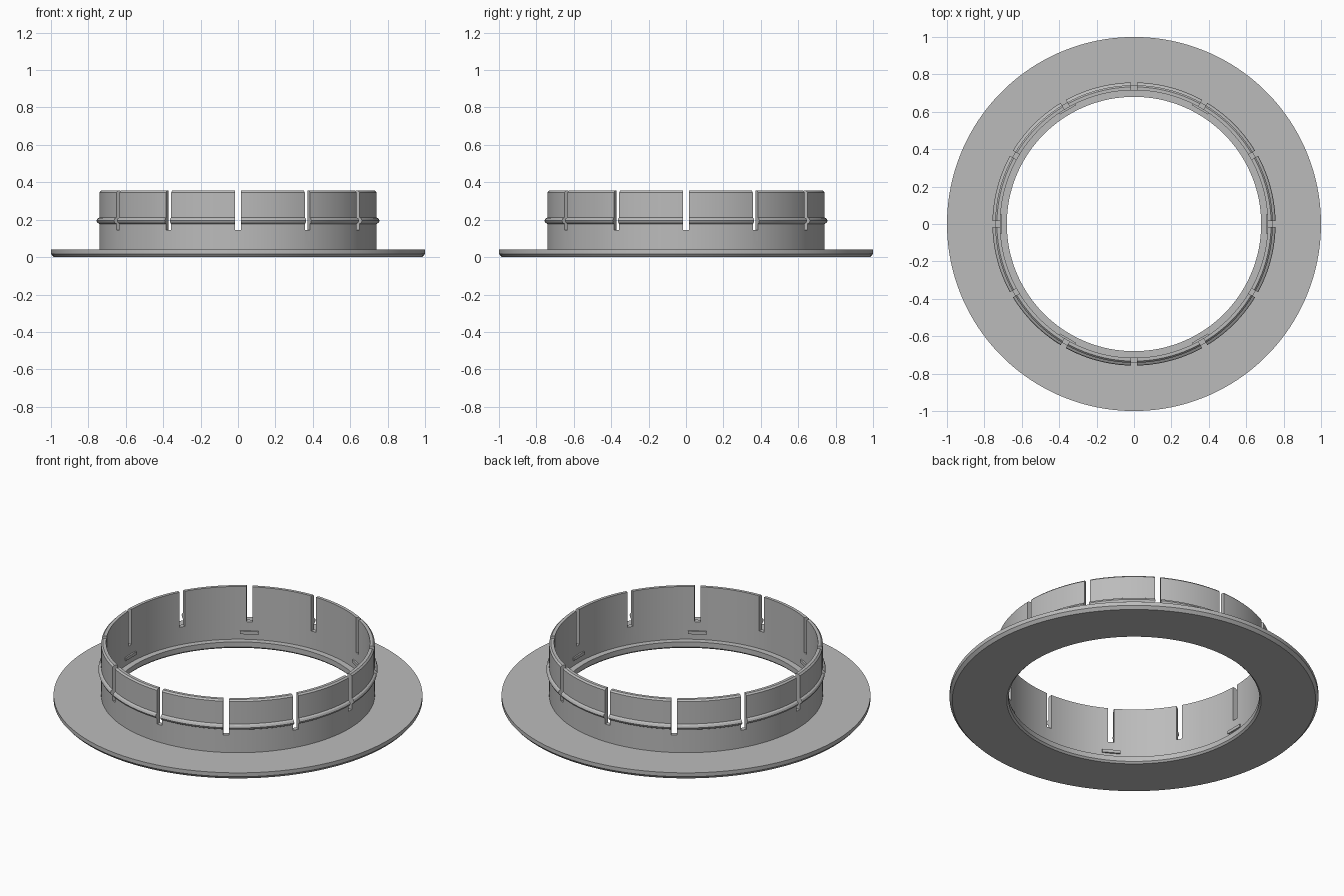
import bpy, bmesh, math
from mathutils import Matrix

cube = bpy.data.objects.get("Cube")
if cube:
    bpy.data.objects.remove(cube, do_unlink=True)

grey = bpy.data.materials.new("light grey")
grey.use_nodes = True
color = (0.5, 0.5, 0.5, 1)
grey.diffuse_color = color
grey.node_tree.nodes["Principled BSDF"].inputs["Base Color"].default_value = color


def add_object(name, bm):
    bmesh.ops.recalc_face_normals(bm, faces=bm.faces)
    mesh = bpy.data.meshes.new(name)
    bm.to_mesh(mesh)
    bm.free()
    mesh.materials.append(grey)
    obj = bpy.data.objects.new(name, mesh)
    bpy.context.collection.objects.link(obj)
    return obj


def lathe(name, profile, steps=144):
    """Revolve a closed (radius, z) outline around z."""
    bm = bmesh.new()
    rings = []
    for i in range(steps):
        # half-step offset keeps slots centred on facets
        a = 2 * math.pi * (i + 0.5) / steps
        rings.append([bm.verts.new((r * math.cos(a), r * math.sin(a), z)) for r, z in profile])
    n = len(profile)
    for i in range(steps):
        p, q = rings[i], rings[(i + 1) % steps]
        for j in range(n):
            k = (j + 1) % n
            bm.faces.new((p[j], q[j], q[k], p[k]))
    return add_object(name, bm)


def radial_boxes(name, count, radius, z, size):
    """Ring of boxes; size is (radial, tangential, height)."""
    bm = bmesh.new()
    for i in range(count):
        place = (Matrix.Rotation(2 * math.pi * i / count, 4, 'Z')
                 @ Matrix.Translation((radius, 0, z)) @ Matrix.Diagonal((*size, 1)))
        bmesh.ops.create_cube(bm, size=1, matrix=place)
    return add_object(name, bm)


# Flange, collar and snap bead as one turned outline
outline = [
    (0.68, 0.01), (0.69, 0), (0.985, 0), (1, 0.017), (1, 0.04),   # flange
    (0.742, 0.04), (0.742, 0.178),                                # collar
    (0.752, 0.184), (0.757, 0.195), (0.752, 0.206), (0.742, 0.212),  # bead
    (0.742, 0.346), (0.733, 0.355), (0.715, 0.355),               # top rim
    (0.715, 0.04), (0.68, 0.04),                                  # inner ledge
]
ring = lathe("flanged_collar", outline)

# Twelve slots dividing the collar into spring fingers
cutter = radial_boxes("slot_cutter", 12, 0.74, 0.295, (0.14, 0.032, 0.3))
cutter.hide_render = True
cut = ring.modifiers.new("slots", 'BOOLEAN')
cut.operation = 'DIFFERENCE'
cut.solver = 'EXACT'
cut.object = cutter
bpy.context.view_layer.objects.active = ring
ring.select_set(True)
bpy.ops.object.modifier_apply(modifier=cut.name)
bpy.data.objects.remove(cutter, do_unlink=True)
bpy.ops.object.shade_smooth_by_angle(angle=math.radians(20))

# Six small retaining tabs inside the collar
radial_boxes("inner_tabs", 6, 0.714, 0.083, (0.018, 0.1, 0.018))
